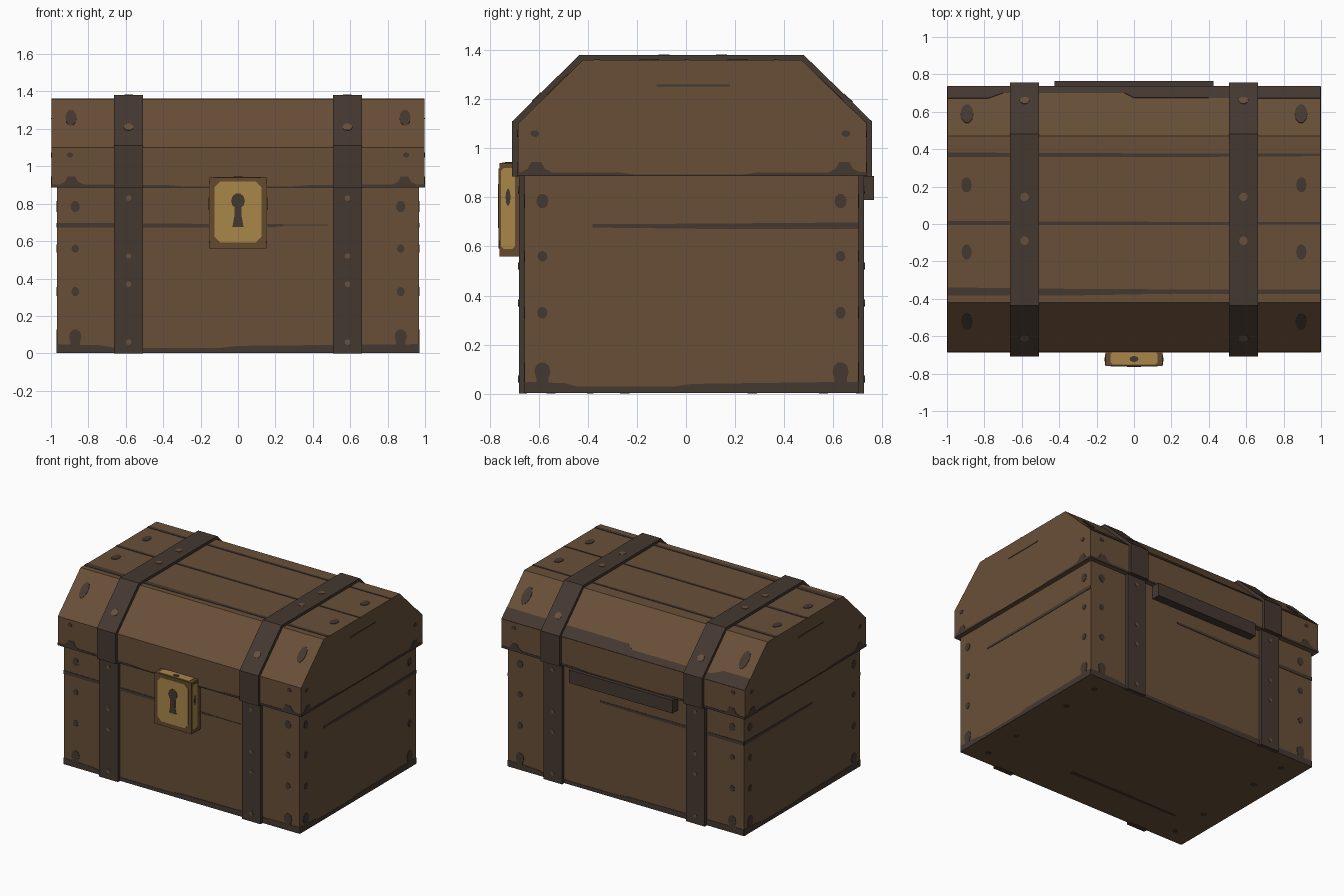
import bpy, bmesh, math
from mathutils import Vector, Matrix

default = bpy.data.objects.get("Cube")
if default:
    bpy.data.objects.remove(default, do_unlink=True)


def material(name, rgb):
    """Flat material from 0-255 display values."""
    lin = [((c / 255 + 0.055) / 1.055) ** 2.4 for c in rgb] + [1.0]
    m = bpy.data.materials.new(name)
    m.use_nodes = True
    m.diffuse_color = lin
    bsdf = m.node_tree.nodes["Principled BSDF"]
    bsdf.inputs["Base Color"].default_value = lin
    bsdf.inputs["Roughness"].default_value = 0.9
    return m


WOOD = material("brown wood", (104, 79, 56))
IRON = material("dark iron", (69, 56, 49))
STUD = material("worn stud", (103, 80, 60))
BRASS = material("old brass", (168, 135, 74))
TARNISH = material("tarnished brass", (101, 74, 46))


def finish(name, bm, mat):
    bmesh.ops.recalc_face_normals(bm, faces=bm.faces)
    mesh = bpy.data.meshes.new(name)
    bm.to_mesh(mesh)
    bm.free()
    mesh.materials.append(mat)
    obj = bpy.data.objects.new(name, mesh)
    bpy.context.collection.objects.link(obj)
    return obj


def extrude(bm, points, vector):
    """Closed prism from a planar outline."""
    face = bm.faces.new([bm.verts.new(p) for p in points])
    moved = bmesh.ops.extrude_face_region(bm, geom=[face], use_keep_orig=True)["geom"]
    bmesh.ops.translate(bm, vec=vector, verts=[v for v in moved if isinstance(v, bmesh.types.BMVert)])


def prism(name, profile, x0, x1, mat):
    """Extrude a (y, z) profile along x."""
    bm = bmesh.new()
    extrude(bm, [(x0, y, z) for y, z in profile], Vector((x1 - x0, 0, 0)))
    return finish(name, bm, mat)


def box(name, x0, x1, y0, y1, z0, z1, mat):
    return prism(name, [(y0, z0), (y1, z0), (y1, z1), (y0, z1)], x0, x1, mat)


def frame(origin, u, v):
    """Local drawing plane: u across, v up, normal outwards."""
    u, v = Vector(u).normalized(), Vector(v).normalized()
    return Matrix.Translation(origin) @ Matrix((u, v, u.cross(v))).transposed().to_4x4()


def paint(name, plane, shapes, mat, depth=0.003):
    """Thin plates lying on a plane."""
    bm = bmesh.new()
    normal = plane.to_3x3() @ Vector((0, 0, depth))
    for shape in shapes:
        extrude(bm, [plane @ Vector((a, b, 0)) for a, b in shape], normal)
    return finish(name, bm, mat)


def oval(u, v, ru, rv, sides=10):
    return [(u + ru * math.cos(i * math.tau / sides), v + rv * math.sin(i * math.tau / sides))
            for i in range(sides)]


def rect(u0, u1, v0, v1):
    return [(u0, v0), (u1, v0), (u1, v1), (u0, v1)]


def trim(base, points):
    """Ragged band whose upper edge follows the points."""
    return [(points[0][0], base), (points[-1][0], base)] + [(u, base + h) for u, h in reversed(points)]


def groove(u0, u1, v, h=0.013):
    """Worn plank line, thinning towards u1."""
    mid = u0 + (u1 - u0) * 0.6
    return [(u0, v - h), (mid, v - h), (u1, v - h * 0.6), (u1, v + h * 0.5), (mid, v + h * 0.6), (u0, v + h)]


def corner_blob(u, v):
    return trim(v, [(u - 0.07, 0.012), (u - 0.035, 0.03), (u - 0.02, 0.058),
                    (u + 0.02, 0.058), (u + 0.035, 0.03), (u + 0.07, 0.012)])


X, Y, Z = Vector((1, 0, 0)), Vector((0, 1, 0)), Vector((0, 0, 1))
BODY_X, LID_X = 0.967, 0.997
FRONT, BACK, BASE, RIM = -0.658, 0.702, 0.003, 0.887

# Chest body
box("chest_body", -BODY_X, BODY_X, FRONT, BACK, BASE, RIM + 0.02, WOOD)

# Lid with chamfered profile
lid = [(-0.685, RIM), (-0.685, 1.10), (-0.42, 1.36), (0.47, 1.36), (0.735, 1.10), (0.735, RIM)]
prism("lid", lid, -LID_X, LID_X, WOOD)

# Iron straps
band = [(-0.708, RIM - 0.002), (-0.708, 1.11), (-0.435, 1.38), (0.48, 1.38), (0.757, 1.11), (0.757, RIM - 0.002)]
for side, x in (("right", -0.585), ("left", 0.585)):
    x0, x1 = x - 0.077, x + 0.077
    prism(f"lid_strap_{side}", band, x0, x1, IRON)
    box(f"front_strap_{side}", x0, x1, -0.681, FRONT + 0.01, 0, RIM, IRON)
    box(f"back_strap_{side}", x0, x1, BACK - 0.01, 0.726, 0, RIM, IRON)

# Hinge bar
box("hinge_bar", -0.425, 0.425, BACK - 0.01, 0.765, 0.79, RIM, IRON)

# Body planes and their worn iron marks
body_planes = {
    "front": (frame((0, FRONT, 0), X, Z), -0.967, 0.967, (-0.87, 0.87), (-0.967, 0.24)),
    "back": (frame((0, BACK, 0), -X, Z), -0.967, 0.967, (-0.87, 0.87), (0.967, -0.21)),
    "right": (frame((-BODY_X, 0, 0), -Y, Z), -BACK, -FRONT, (-0.63, 0.585), (-BACK, 0.1)),
    "left": (frame((BODY_X, 0, 0), Y, Z), FRONT, BACK, (-0.585, 0.63), (BACK, -0.38)),
}
for name, (plane, u0, u1, columns, line) in body_planes.items():
    span = u1 - u0
    marks = [trim(BASE, [(u0, 0.046), (u0 + span * 0.12, 0.04), (u0 + span * 0.16, 0.026),
                         (u0 + span * 0.45, 0.026), (u0 + span * 0.5, 0.037), (u1, 0.046)]),
             groove(*line, 0.685)]
    for u in columns:
        marks += [oval(u, 0.785, 0.025, 0.03), oval(u, 0.56, 0.02, 0.022),
                  oval(u, 0.33, 0.021, 0.025), oval(u, 0.09, 0.033, 0.04),
                  rect(u - 0.025, u + 0.025, 0.04, 0.08)]
    paint(f"body_marks_{name}", plane, marks, IRON)
paint("front_scratch", body_planes["front"][0], [rect(0.22, 0.48, 0.683, 0.688)], IRON)

# Underside marks
bottom = frame((0, 0, BASE), X, -Y)
paint("underside_marks", bottom,
      [groove(0.22, -0.69, 0.39)] + [oval(s * 0.82, v, 0.02, 0.02) for s in (-1, 1) for v in (-0.56, -0.27, 0.25, 0.55)],
      IRON, 0.002)

# Lid walls
lid_walls = {
    "front": (frame((0, -0.685, 0), X, Z), -LID_X, LID_X, (-0.89, 0.89)),
    "back": (frame((0, 0.735, 0), -X, Z), -LID_X, LID_X, (-0.89, 0.89)),
    "right": (frame((-LID_X, 0, 0), -Y, Z), -0.735, 0.685, (-0.645, 0.61)),
    "left": (frame((LID_X, 0, 0), Y, Z), -0.685, 0.735, (-0.61, 0.645)),
}
for name, (plane, u0, u1, columns) in lid_walls.items():
    marks = [trim(RIM, [(u0, 0.016), (u0 * 0.4, 0.014), (u0 * 0.3, 0.006), (u1 * 0.3, 0.006), (u1 * 0.4, 0.014), (u1, 0.016)])]
    for u in columns:
        marks += [corner_blob(u, RIM), oval(u * 1.01, 1.06, 0.018, 0.014)]
    if name in ("right", "left"):
        marks.append(rect(-0.12, 0.18, 1.252, 1.259))
    paint(f"lid_marks_{name}", plane, marks, IRON)

# Lid slopes and top
slope_front = frame((0, -0.685, 1.10), X, (0, 0.265, 0.26))
slope_back = frame((0, 0.735, 1.10), -X, (0, -0.265, 0.26))
lid_top = frame((0, 0, 1.36), X, Y)
paint("front_slope_marks", slope_front, [oval(s * 0.893, 0.226, 0.03, 0.062) for s in (-1, 1)], IRON)
paint("back_slope_marks", slope_back,
      [oval(s * 0.893, 0.205, 0.034, 0.07) for s in (-1, 1)]
      + [trim(0, [(-LID_X, 0.09), (0, 0.085), (0.05, 0.05), (0.7, 0.05), (0.78, 0.09), (LID_X, 0.09)])], IRON)
paint("lid_top_marks", lid_top,
      [groove(-LID_X, LID_X, 0.37, 0.012), groove(-LID_X, LID_X, 0.005, 0.011), groove(-LID_X, 0.22, -0.36, 0.021),
       rect(0.22, LID_X, -0.374, -0.35)]
      + [oval(s * 0.895, v, 0.028, 0.042) for s in (-1, 1) for v in (0.21, -0.15)], IRON)

# Strap studs
stud_rows = {
    "body_front": (frame((0, -0.681, 0), X, Z), (0.83, 0.52, 0.37, 0.06), 0.015),
    "body_back": (frame((0, 0.726, 0), -X, Z), (0.83, 0.52, 0.37, 0.06), 0.015),
    "slope_front": (frame((0, -0.708, 1.11), X, (0, 0.273, 0.27)), (0.14,), 0.026),
    "slope_back": (frame((0, 0.757, 1.11), -X, (0, -0.277, 0.27)), (0.135,), 0.026),
    "top": (frame((0, 0, 1.38), X, Y), (0.145, -0.09), 0.023),
}
for name, (plane, heights, r) in stud_rows.items():
    paint(f"strap_studs_{name}", plane, [oval(s * 0.585, v, r, r) for s in (-1, 1) for v in heights], STUD)

# Lock: tarnished block, brass faces, keyhole
box("lock_block", -0.152, 0.152, -0.76, -0.65, 0.56, 0.94, TARNISH)


def notched(u0, u1, v0, v1, c):
    return [(u0 + c, v0), (u1 - c, v0), (u1, v0 + c), (u1, v1 - c),
            (u1 - c, v1), (u0 + c, v1), (u0, v1 - c), (u0, v0 + c)]


lock_front = frame((0, -0.76, 0), X, Z)
paint("lock_plate", lock_front, [notched(-0.125, 0.125, 0.592, 0.918, 0.03)], BRASS)
paint("keyhole", lock_front,
      [oval(0, 0.815, 0.037, 0.042),
       [(-0.03, 0.675), (0.03, 0.675), (0.02, 0.73), (0.02, 0.8), (-0.02, 0.8), (-0.02, 0.73)]], IRON, 0.005)
for side, s in (("right", -1), ("left", 1)):
    plane = frame((s * 0.152, -0.725, 0), s * Y, Z)
    paint(f"lock_side_{side}", plane, [notched(-0.028, 0.028, 0.59, 0.92, 0.01)], BRASS)
    paint(f"lock_side_mark_{side}", plane, [oval(0, 0.8, 0.01, 0.035)], IRON, 0.005)
lock_top = frame((0, -0.722, 0.94), X, Y)
paint("lock_top_plate", lock_top, [notched(-0.125, 0.125, -0.028, 0.036, 0.01)], BRASS)
paint("lock_top_mark", lock_top, [oval(0, 0, 0.024, 0.016)], IRON, 0.005)
